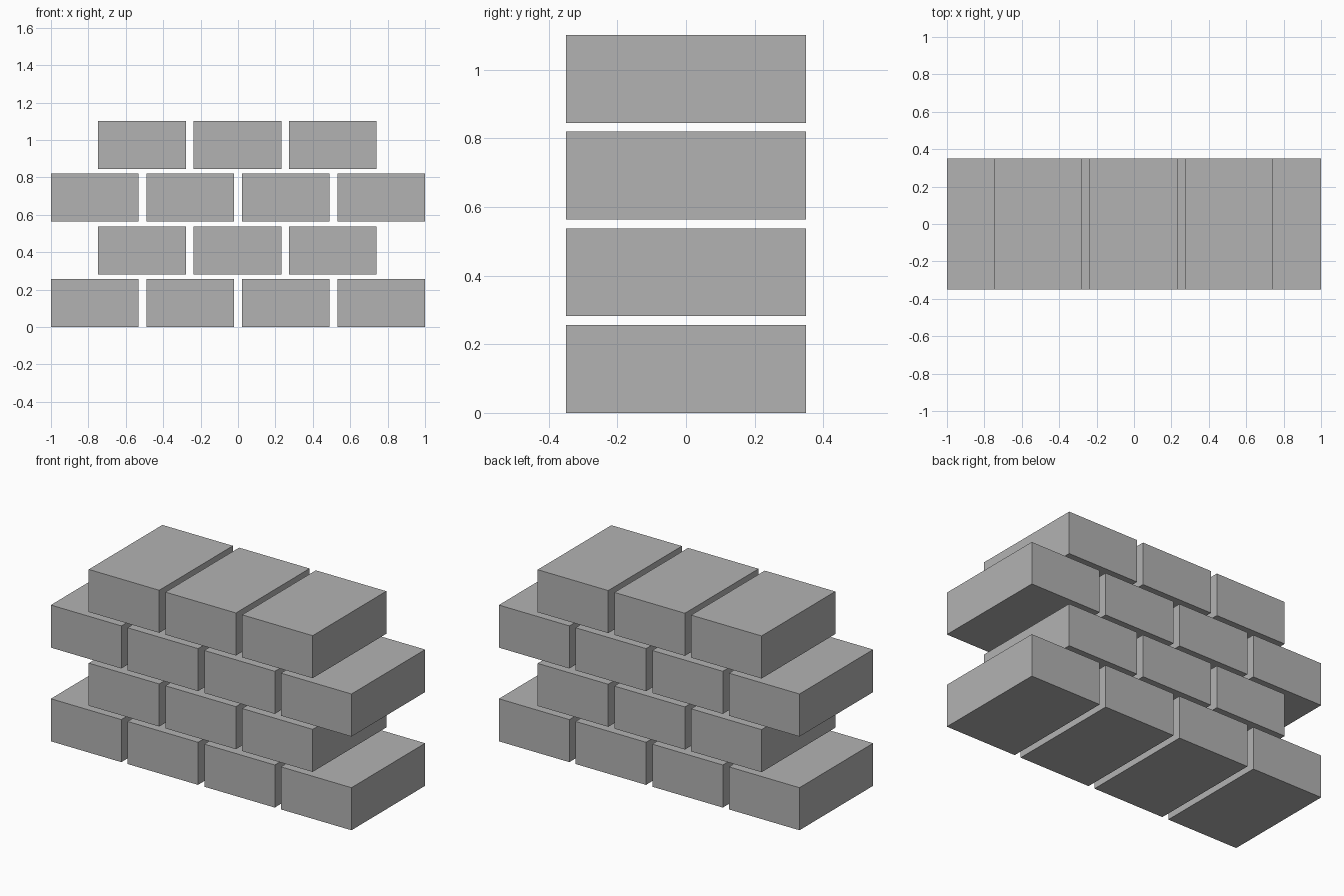
import bpy
import bmesh
from mathutils import Matrix

cube = bpy.data.objects.get("Cube")
if cube:
    bpy.data.objects.remove(cube, do_unlink=True)

# Brick size, spacing and plain stone colour
LENGTH, DEPTH, HEIGHT = 0.469, 0.70, 0.256
STEP_X, STEP_Z = 0.5103, 0.2817
GREY = (0.45, 0.45, 0.45, 1.0)

stone = bpy.data.materials.new("grey_stone")
stone.use_nodes = True
stone.diffuse_color = GREY
stone.node_tree.nodes["Principled BSDF"].inputs["Base Color"].default_value = GREY

# One shared brick mesh
mesh = bpy.data.meshes.new("brick")
bm = bmesh.new()
bmesh.ops.create_cube(bm, size=1, matrix=Matrix.Diagonal((LENGTH, DEPTH, HEIGHT, 1)))
bm.to_mesh(mesh)
bm.free()
mesh.materials.append(stone)


def lay_course(row, count, left_end):
    """Lay a row of bricks from its left end at the given course."""
    for i in range(count):
        brick = bpy.data.objects.new(f"course_{row + 1}_brick_{i + 1}", mesh)
        brick.location = (left_end + LENGTH / 2 + i * STEP_X, 0,
                          HEIGHT / 2 + row * STEP_Z)
        bpy.context.collection.objects.link(brick)


# Alternate long and short courses in a running bond
for row in range(4):
    if row % 2 == 0:
        lay_course(row, 4, -1.0)
    else:
        lay_course(row, 3, -0.748)
